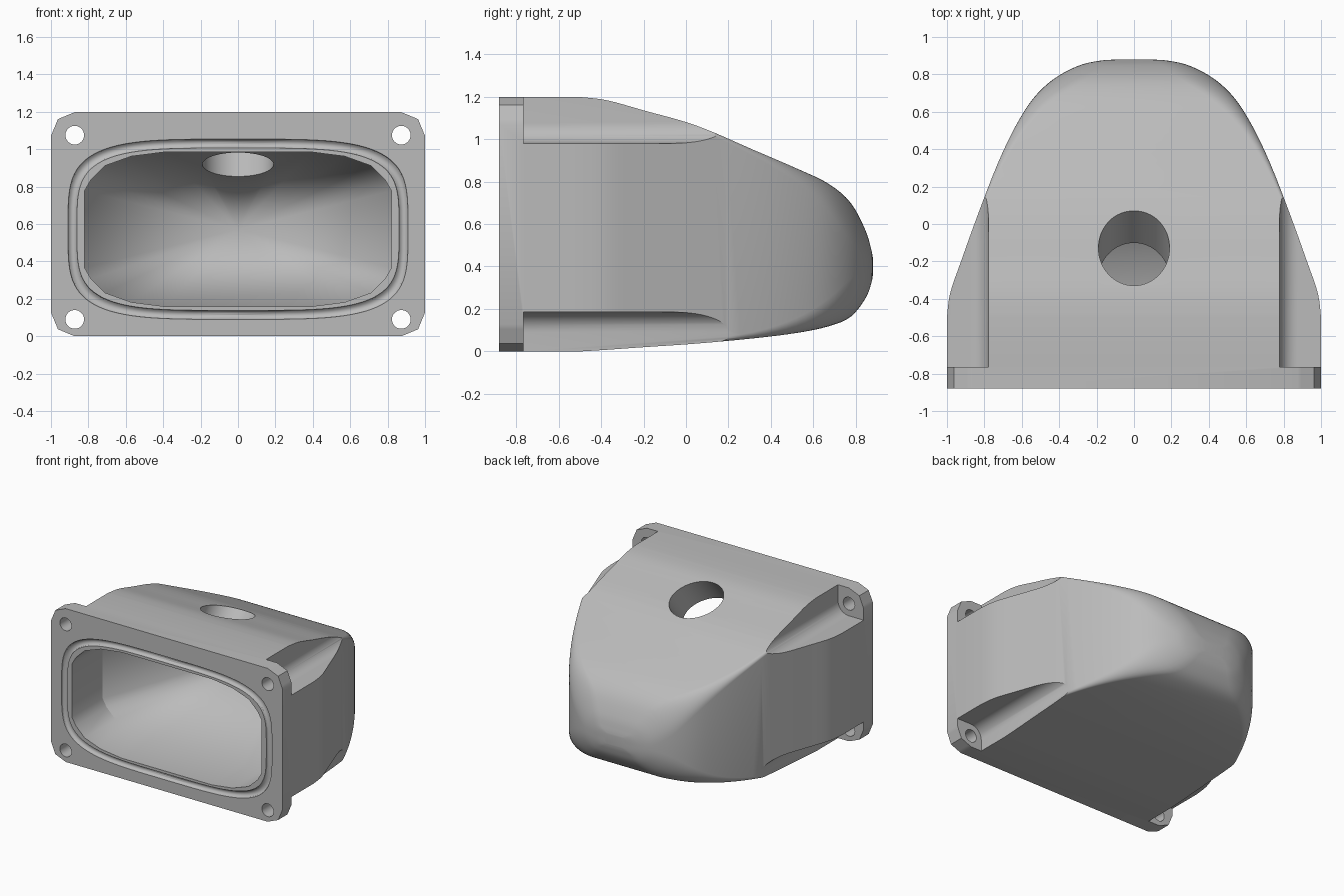
import bpy, bmesh, math
from mathutils import Vector, Matrix

if "Cube" in bpy.data.objects:
    bpy.data.objects.remove(bpy.data.objects["Cube"])

MID_Z = 0.572                      # centre height of the opening
BOLTS = [(sx, sz) for sx in (-1, 1) for sz in (-1, 1)]


def bolt_centre(sx, sz):
    return 0.873 * sx, (1.075 if sz > 0 else 0.09)


def make_object(name, bm):
    bmesh.ops.recalc_face_normals(bm, faces=bm.faces)
    mesh = bpy.data.meshes.new(name)
    bm.to_mesh(mesh)
    bm.free()
    obj = bpy.data.objects.new(name, mesh)
    bpy.context.collection.objects.link(obj)
    return obj


def loft(name, rings, closed=False):
    """Skin a list of equal-length point rings, capped or joined into a loop."""
    bm = bmesh.new()
    loops = [[bm.verts.new(p) for p in ring] for ring in rings]
    pairs = list(zip(loops, loops[1:]))
    if closed:
        pairs.append((loops[-1], loops[0]))
    else:
        bm.faces.new(loops[0])
        bm.faces.new(loops[-1])
    for a, b in pairs:
        for i in range(len(a)):
            j = (i + 1) % len(a)
            bm.faces.new((a[i], a[j], b[j], b[i]))
    return make_object(name, bm)


def section(y, w, zb, zt, r, coarse=False, steps=8):
    """Rounded rectangle across the housing; coarse corners have two facets."""
    ring = []
    corners = [(1, 1), (-1, 1), (-1, -1), (1, -1)]
    for q, (sx, sz) in enumerate(corners):
        cx, cz = sx * (w - r), (zt - r if sz > 0 else zb + r)
        arc = [Vector((math.cos(a), math.sin(a))) * r
               for a in ((q + k / steps) * math.pi / 2 for k in range(steps + 1))]
        if coarse:
            half = steps // 2
            arc = [arc[0].lerp(arc[half], k / half) if k <= half
                   else arc[half].lerp(arc[-1], (k - half) / half)
                   for k in range(steps + 1)]
        ring += [(cx + p.x, y, cz + p.y) for p in arc]
    return ring


def smooth_rows(rows, n=4):
    """Catmull-Rom interpolation between profile rows."""
    out = []
    for i in range(len(rows) - 1):
        p0, p1 = rows[max(i - 1, 0)], rows[i]
        p2, p3 = rows[i + 1], rows[min(i + 2, len(rows) - 1)]
        for k in range(n):
            t = k / n
            out.append([0.5 * (2 * b + (c - a) * t + (2 * a - 5 * b + 4 * c - d) * t * t
                               + (3 * b - a - 3 * c + d) * t ** 3)
                        for a, b, c, d in zip(p0, p1, p2, p3)])
    return out + [rows[-1]]


def cylinder(name, radius, depth, matrix, sides):
    bm = bmesh.new()
    bmesh.ops.create_cone(bm, cap_ends=True, segments=sides, radius1=radius,
                          radius2=radius, depth=depth, matrix=matrix)
    return make_object(name, bm)


def cut(target, cutter):
    cutter.hide_render = True
    mod = target.modifiers.new(cutter.name, 'BOOLEAN')
    mod.operation = 'DIFFERENCE'
    mod.solver = 'EXACT'
    mod.object = cutter
    bpy.context.view_layer.objects.active = target
    bpy.ops.object.modifier_apply(modifier=mod.name)
    bpy.data.objects.remove(cutter)


# Outer shell: y, half width, bottom, top, corner radius
profile = [
    (-0.5, 1, 0, 1.198, 0.015),
    (-0.37, 0.983, 0.008, 1.182, 0.015),
    (-0.2, 0.925, 0.02, 1.135, 0.015),
    (0.05, 0.835, 0.037, 1.063, 0.015),
    (0.32, 0.73, 0.062, 0.948, 0.03),
    (0.52, 0.635, 0.087, 0.862, 0.07),
    (0.67, 0.54, 0.118, 0.79, 0.13),
    (0.775, 0.43, 0.163, 0.7, 0.18),
    (0.845, 0.3, 0.25, 0.57, 0.14),
    (0.872, 0.19, 0.32, 0.48, 0.07),
    (0.88, 0.09, 0.36, 0.44, 0.03),
]
rings = [section(y, 1, 0, 1.198, 0.127, coarse=True) for y in (-0.88, -0.7)]
rings += [section(*row) for row in smooth_rows(profile)]
housing = loft("housing", rings)

# Straight mouth followed by a faceted cone
corner = [(0.82, 0.206), (0.786, 0.265), (0.71, 0.34), (0.57, 0.39), (0.39, 0.413)]
outline = corner + [(-x, z) for x, z in reversed(corner)]
outline += [(-x, -z) for x, z in outline]
bm = bmesh.new()
front, back = [[bm.verts.new((x, y, MID_Z + z)) for x, z in outline] for y in (-1, -0.5)]
tip = bm.verts.new((0, 0.76, MID_Z))
bm.faces.new(front)
for i in range(len(outline)):
    j = (i + 1) % len(outline)
    bm.faces.new((front[i], front[j], back[j], back[i]))
    bm.faces.new((back[i], back[j], tip))
cut(housing, make_object("cavity_cutter", bm))

# Seal groove around the mouth
groove = []
for i in range(96):
    a = 2 * math.pi * i / 96
    c, s = math.cos(a), math.sin(a)
    ux, uz = (math.copysign(abs(v) ** 0.5, v) for v in (c, s))
    ring = []
    for k in range(12):
        b = 2 * math.pi * k / 12
        off = 0.024 * math.cos(b)
        ring.append(((0.885 + off) * ux, -0.88 + 0.024 * math.sin(b),
                     MID_Z + (0.458 + off) * uz))
    groove.append(ring)
cut(housing, loft("groove_cutter", groove, closed=True))

# Corner recesses behind the flange, and bolt holes through it
for sx, sz in BOLTS:
    cx, cz = bolt_centre(sx, sz)
    shape = [(0.5, -0.095)]
    for k in range(13):
        a = math.pi / 2 * k / 12
        shape.append((-0.095 * math.sin(a), -0.095 * math.cos(a)))
    shape += [(-0.095, 0.5), (0.5, 0.5)]
    cut(housing, loft("recess_cutter", [[(cx + sx * u, y, cz + sz * v) for u, v in shape]
                                        for y in (-0.765, 0.6)]))
    place = Matrix.Translation((cx, -0.85, cz)) @ Matrix.Rotation(math.pi / 2, 4, 'X')
    cut(housing, cylinder("bolt_cutter", 0.05, 0.4, place, 32))

# Slanted port through the top
place = (Matrix.Translation((0, -0.13, 1.113)) @ Matrix.Rotation(math.radians(-40.5), 4, 'X')
         @ Matrix.Translation((0, 0, 0.025)))
cut(housing, cylinder("port_cutter", 0.19, 0.95, place, 64))

# Material and shading
grey = bpy.data.materials.new("grey")
colour = (0.5, 0.5, 0.5, 1)
grey.use_nodes = True
grey.diffuse_color = colour
grey.node_tree.nodes["Principled BSDF"].inputs["Base Color"].default_value = colour
housing.data.materials.clear()
housing.data.materials.append(grey)
for poly in housing.data.polygons:
    poly.material_index = 0
bpy.ops.object.select_all(action='DESELECT')
housing.select_set(True)
bpy.context.view_layer.objects.active = housing
bpy.ops.object.shade_smooth_by_angle(angle=math.radians(30))
